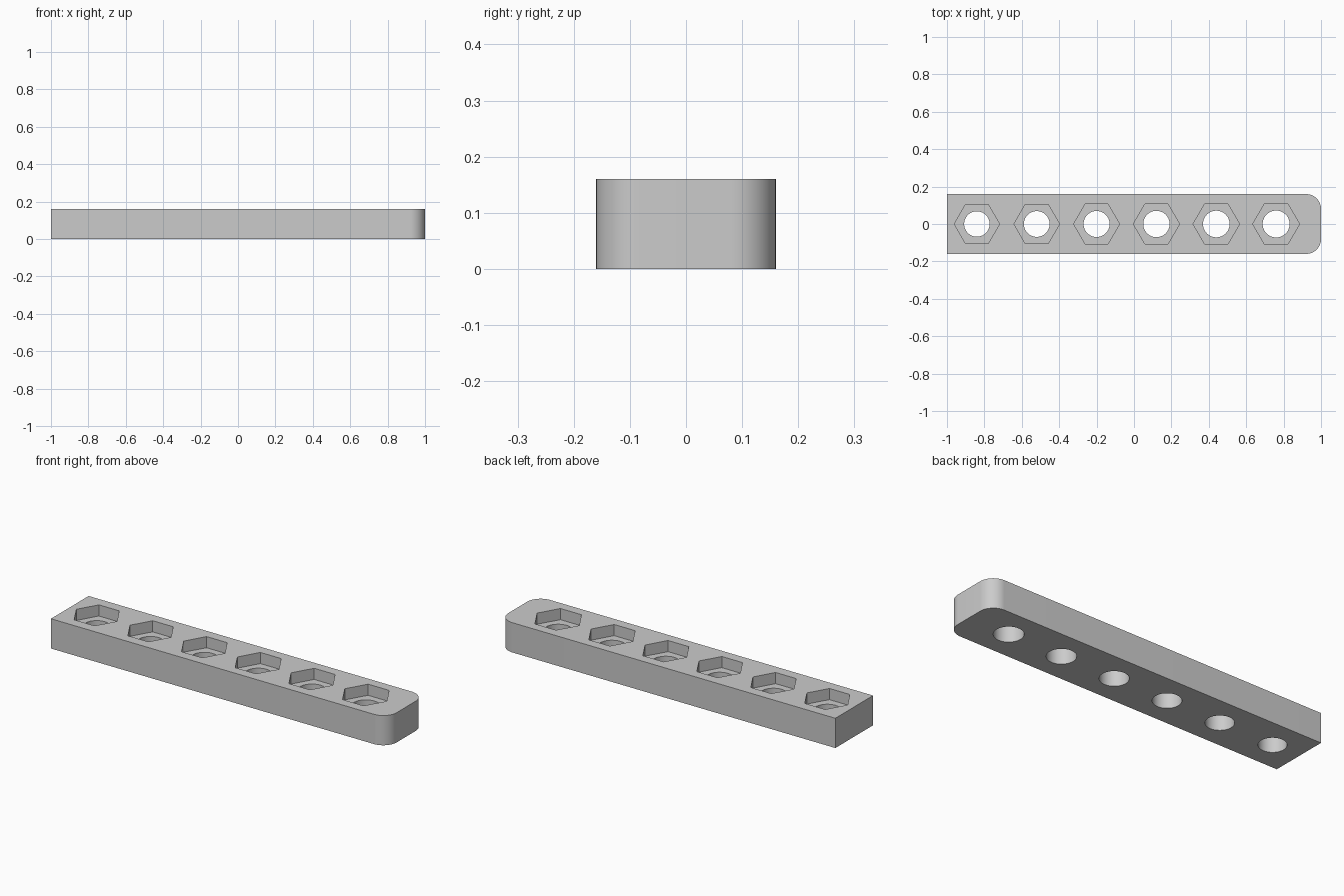
import bpy, bmesh, math
from mathutils import Vector

if "Cube" in bpy.data.objects:
    bpy.data.objects.remove(bpy.data.objects["Cube"], do_unlink=True)

HALF_W, HEIGHT, CORNER = 0.16, 0.16, 0.08
POCKET_DEPTH = 0.06
COUNT, PITCH, FIRST_X = 6, 0.32, -0.84

grey = bpy.data.materials.new("plain grey")
grey.use_nodes = True
colour = (0.6, 0.6, 0.6, 1)
grey.diffuse_color = colour
grey.node_tree.nodes["Principled BSDF"].inputs["Base Color"].default_value = colour


def arc(cx, cy, r, start, end, steps):
    """Points along an arc, angles in degrees."""
    angles = [math.radians(start + (end - start) * i / steps) for i in range(steps + 1)]
    return [(cx + r * math.cos(a), cy + r * math.sin(a)) for a in angles]


def add_prism(bm, outline, z0, z1):
    """Extrude a counter-clockwise outline between two heights."""
    low = [bm.verts.new((x, y, z0)) for x, y in outline]
    face = bm.faces.new(low)
    top = bmesh.ops.extrude_face_region(bm, geom=[face], use_keep_orig=True)["geom"]
    moved = [v for v in top if isinstance(v, bmesh.types.BMVert)]
    bmesh.ops.translate(bm, verts=moved, vec=Vector((0, 0, z1 - z0)))


def make_object(name, prisms):
    bm = bmesh.new()
    for outline, z0, z1 in prisms:
        add_prism(bm, outline, z0, z1)
    bmesh.ops.recalc_face_normals(bm, faces=bm.faces[:])
    mesh = bpy.data.meshes.new(name)
    bm.to_mesh(mesh)
    bm.free()
    mesh.materials.append(grey)
    obj = bpy.data.objects.new(name, mesh)
    bpy.context.collection.objects.link(obj)
    return obj


# Bar: square at one end, rounded corners at the other
inner = HALF_W - CORNER
outline = [(-1, HALF_W), (-1, -HALF_W)]
outline += arc(1 - CORNER, -inner, CORNER, -90, 0, 16)
outline += arc(1 - CORNER, inner, CORNER, 0, 90, 16)
bar = make_object("gauge_bar", [(outline, 0, HEIGHT)])

# Hexagonal pockets and round through holes, each slightly larger than the last
pockets, bores = [], []
for i in range(COUNT):
    x = FIRST_X + i * PITCH
    hexagon = arc(x, 0, 0.121 + 0.0008 * i, 0, 300, 5)
    circle = arc(x, 0, 0.068 + 0.0008 * i, 0, 354, 59)
    pockets.append((hexagon, HEIGHT - POCKET_DEPTH, HEIGHT + 0.1))
    bores.append((circle, -0.1, HEIGHT + 0.05))

bpy.context.view_layer.objects.active = bar
for name, prisms in (("pocket_cutter", pockets), ("bore_cutter", bores)):
    cutter = make_object(name, prisms)
    cutter.hide_render = True
    cut = bar.modifiers.new(name, "BOOLEAN")
    cut.operation = "DIFFERENCE"
    cut.solver = "EXACT"
    cut.object = cutter
    bpy.ops.object.modifier_apply(modifier=cut.name)
    bpy.data.objects.remove(cutter, do_unlink=True)

# Smooth the curved walls, keep the edges sharp
bpy.ops.object.select_all(action="DESELECT")
bar.select_set(True)
bpy.ops.object.shade_smooth_by_angle(angle=math.radians(30))
